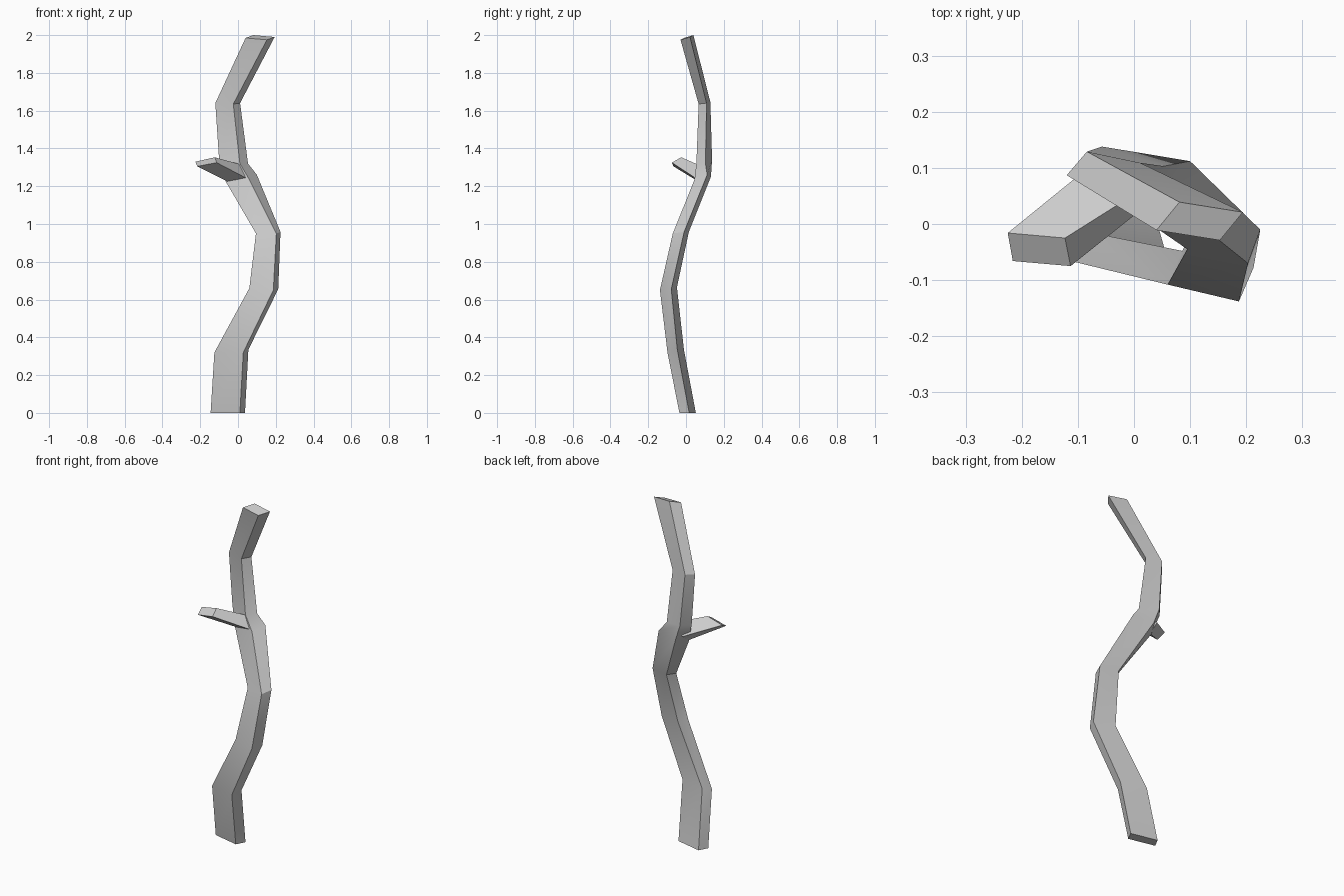
import bpy, bmesh
from mathutils import Vector, Matrix
from math import radians

if "Cube" in bpy.data.objects:
    bpy.data.objects.remove(bpy.data.objects["Cube"])


def ring(corner, front, side):
    """Parallelogram section: front-left corner plus its front and side edges."""
    c, f, s = Vector(corner), Vector(front), Vector(side)
    return [c, c + f, c + f + s, c + s]


def loft(name, rings):
    """Skin a closed four-sided tube through the rings."""
    bm = bmesh.new()
    loops = [[bm.verts.new(p) for p in r] for r in rings]
    for a, b in zip(loops, loops[1:]):
        for i in range(4):
            j = (i + 1) % 4
            bm.faces.new((a[i], a[j], b[j], b[i]))
    bm.faces.new(loops[0][::-1])
    bm.faces.new(loops[-1])
    bmesh.ops.recalc_face_normals(bm, faces=bm.faces)
    mesh = bpy.data.meshes.new(name)
    bm.to_mesh(mesh)
    bm.free()
    obj = bpy.data.objects.new(name, mesh)
    bpy.context.collection.objects.link(obj)
    bpy.ops.object.select_all(action='DESELECT')
    obj.select_set(True)
    bpy.context.view_layer.objects.active = obj
    bpy.ops.object.shade_smooth_by_angle(angle=radians(30))
    return obj


# Crooked main stem, bottom to top
loft("stem", [
    ring((-.145, .00, .0), (.155, -.035, 0), (.027, .052, 0)),
    ring((-.125, -.063, .32), (.153, -.035, 0), (.027, .052, .015)),
    ring((.06, -.108, .66), (.127, -.03, -.01), (.026, .06, .005)),
    ring((.095, -.045, .95), (.108, -.025, .0), (.022, .06, .008)),
    ring((-.065, .065, 1.225), (.125, -.02, .01), (.04, .067, .025)),
    ring((-.10, .09, 1.34), (.11, -.035, -.02), (.043, .048, .0)),
    ring((-.12, .087, 1.64), (.095, -.02, -.005), (.036, .042, .005)),
    ring((.04, -.011, 1.985), (.113, -.018, -.01), (.041, .05, .015)),
])

# Short side twig, rooted inside the stem
loft("twig", [
    [(-.055, .065, 1.225), (.04, .047, 1.245), (.015, .062, 1.315), (-.06, .118, 1.27)],
    [(-.216, -.066, 1.305), (-.113, -.075, 1.325), (-.123, -.025, 1.353), (-.225, -.016, 1.33)],
])
